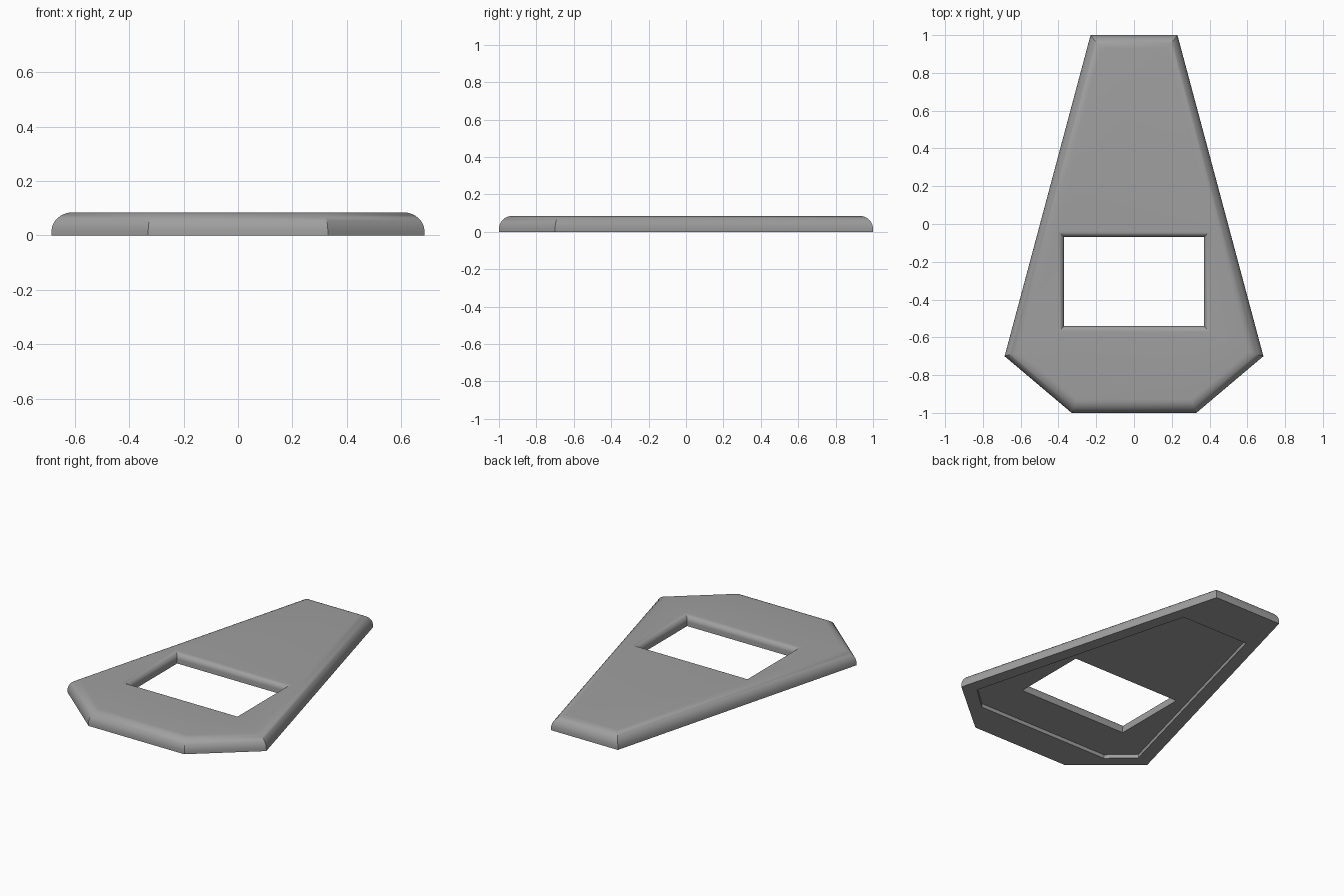
import bpy, bmesh, math
from mathutils import Vector

if "Cube" in bpy.data.objects:
    bpy.data.objects.remove(bpy.data.objects["Cube"])

HEIGHT, RECESS = 0.085, 0.023
STEPS = 8


def mirrored(right):
    """Close a right-hand outline (back to front) with its left-hand mirror, clockwise."""
    return [Vector(p) for p in right] + [Vector((-x, y)) for x, y in reversed(right)]


def inset(points, d):
    """Mitred inward offset of a clockwise outline (negative d grows it)."""
    result = []
    for i, p in enumerate(points):
        a = (p - points[i - 1]).normalized()
        b = (points[(i + 1) % len(points)] - p).normalized()
        n1, n2 = Vector((a.y, -a.x)), Vector((b.y, -b.x))
        result.append(p + (n1 + n2) * d / (1 + n1.dot(n2)))
    return result


def rounded_rings(points, radius, direction):
    """Outline rings climbing a quarter-round up to the top face."""
    rings = []
    for i in range(STEPS + 1):
        t = math.pi / 2 * i / STEPS
        rings.append((inset(points, direction * radius * (1 - math.cos(t))),
                      HEIGHT - radius * (1 - math.sin(t))))
    return rings


def loft(bm, rings):
    """Skin a stack of rings, returning the edges of the first and last ring."""
    loops = [[bm.verts.new((p.x, p.y, z)) for p in pts] for pts, z in rings]
    for low, high in zip(loops, loops[1:]):
        for i in range(len(low)):
            bm.faces.new((low[i - 1], low[i], high[i], high[i - 1]))
    return [[bm.edges.get((l[i - 1], l[i])) for i in range(len(l))]
            for l in (loops[0], loops[-1])]


outline = mirrored([(0.23, 1.0), (0.685, -0.7), (0.33, -1.0)])
recess = mirrored([(0.23, 0.71), (0.595, -0.67), (0.45, -0.80)])
window = mirrored([(0.37, -0.07), (0.37, -0.54)])

bm = bmesh.new()
# underside recess, flat rim and rounded outer edge
ceiling_out, top_out = loft(bm, [(recess, RECESS), (recess, 0), (outline, 0)]
                            + rounded_rings(outline, 0.07, 1))
# rectangular opening with a smaller rounded lip
ceiling_in, top_in = loft(bm, [(window, RECESS)] + rounded_rings(window, 0.035, -1))
# flat top and recess ceiling, both around the opening
bmesh.ops.triangle_fill(bm, edges=top_out + top_in, use_beauty=True)
bmesh.ops.triangle_fill(bm, edges=ceiling_out + ceiling_in, use_beauty=True)
bmesh.ops.recalc_face_normals(bm, faces=bm.faces[:])

mesh = bpy.data.meshes.new("cover_plate")
bm.to_mesh(mesh)
bm.free()
plate = bpy.data.objects.new("cover_plate", mesh)
bpy.context.collection.objects.link(plate)

grey = bpy.data.materials.new("mid_grey")
grey.diffuse_color = (0.35, 0.35, 0.35, 1)
grey.use_nodes = True
grey.node_tree.nodes["Principled BSDF"].inputs["Base Color"].default_value = grey.diffuse_color
mesh.materials.append(grey)

bpy.context.view_layer.objects.active = plate
plate.select_set(True)
bpy.ops.object.shade_smooth_by_angle(angle=math.radians(30))
